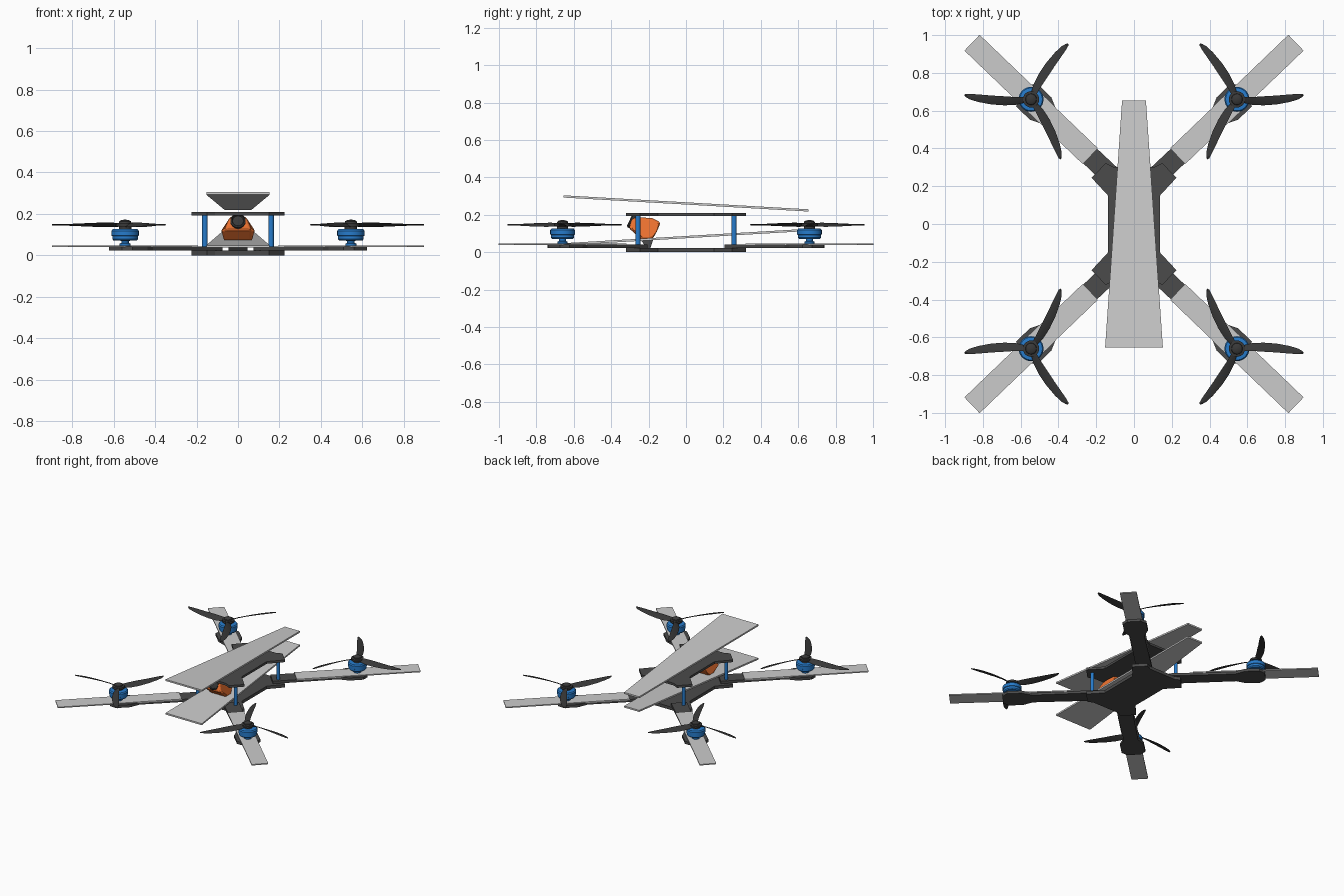
import bpy, bmesh, math
from mathutils import Matrix, Vector

if "Cube" in bpy.data.objects:
    bpy.data.objects.remove(bpy.data.objects["Cube"])


def material(name, rgb):
    m = bpy.data.materials.new(name)
    m.diffuse_color = (*rgb, 1)
    m.use_nodes = True
    m.node_tree.nodes["Principled BSDF"].inputs["Base Color"].default_value = m.diffuse_color
    return m


CARBON = material("carbon", (0.07, 0.07, 0.07))
BLACK = material("black_plastic", (0.04, 0.04, 0.04))
BLUE = material("blue_metal", (0.02, 0.2, 0.6))
ORANGE = material("orange_plastic", (0.85, 0.17, 0.03))


def finish(name, bm, mat=None, mirror=False, smooth=False):
    bmesh.ops.recalc_face_normals(bm, faces=bm.faces)
    me = bpy.data.meshes.new(name)
    bm.to_mesh(me)
    bm.free()
    ob = bpy.data.objects.new(name, me)
    bpy.context.collection.objects.link(ob)
    if mat:
        me.materials.append(mat)
    if smooth:
        bpy.ops.object.select_all(action='DESELECT')
        bpy.context.view_layer.objects.active = ob
        ob.select_set(True)
        bpy.ops.object.shade_smooth_by_angle(angle=math.radians(35))
    if mirror:  # copy to all four corners
        mod = ob.modifiers.new("corners", 'MIRROR')
        mod.use_axis = (True, True, False)
        mod.use_mirror_merge = False
    return ob


def loft(bm, sections, mat):
    """Closed skin through equal-length point rings, capped at both ends."""
    rings = [[bm.verts.new(mat @ Vector(p)) for p in s] for s in sections]
    n = len(rings[0])
    for a, b in zip(rings, rings[1:]):
        for i in range(n):
            bm.faces.new((a[i], a[(i + 1) % n], b[(i + 1) % n], b[i]))
    bm.faces.new(rings[0])
    bm.faces.new(rings[-1])


def prism(name, pts, z0, z1, mat=None, place=Matrix(), mirror=False):
    bm = bmesh.new()
    loft(bm, [[(x, y, z) for x, y in pts] for z in (z0, z1)], place)
    return finish(name, bm, mat, mirror)


def lathe(name, profile, mat, place=Matrix(), mirror=False, sides=28):
    bm = bmesh.new()
    angles = [2 * math.pi * i / sides for i in range(sides)]
    loft(bm, [[(r * math.cos(a), r * math.sin(a), z) for a in angles] for r, z in profile], place)
    return finish(name, bm, mat, mirror, smooth=True)


MOTOR = Matrix.Translation((0.545, 0.66, 0))
ARM = MOTOR @ Matrix.Rotation(math.radians(43.8), 4, 'Z')

# frame plates
quarter = [(0.137, 0.15), (0.225, 0.245), (0.15, 0.322), (0.11, 0.303)]
outline = (quarter + [(-x, y) for x, y in reversed(quarter)]
           + [(-x, -y) for x, y in quarter] + [(x, -y) for x, y in reversed(quarter)])
prism("bottom_plate", outline, 0.0, 0.023, CARBON)
prism("top_plate", outline, 0.193, 0.21, CARBON)

# arms with widened motor pads
half = [(-0.6, 0.055), (-0.14, 0.05), (-0.07, 0.082), (0.03, 0.082), (0.065, 0.045)]
prism("arms", half + [(u, -v) for u, v in reversed(half)], 0.022, 0.042, CARBON, ARM, True)

# flat strips lying along the arms
prism("arm_strips", [(-0.433, -0.058), (0.433, -0.058), (0.433, 0.058), (-0.433, 0.058)],
      0.039, 0.047, None, ARM, True)

# long tapered slabs above and inside the frame
taper = [(-0.153, -0.655), (0.153, -0.655), (0.063, 0.655), (-0.063, 0.655)]
for name, z, slope in (("upper_slab", 0.261, -0.057), ("lower_slab", 0.081, 0.059)):
    shear = Matrix.Translation((0, 0, z))
    shear[2][1] = slope
    prism(name, taper, -0.006, 0.006, None, shear)

# standoffs between the plates
lathe("standoffs", [(0.013, 0.023), (0.013, 0.194)], BLUE,
      Matrix.Translation((0.16, 0.257, 0)), True, 16)

# motors
lathe("motors", [(0.026, 0.042), (0.026, 0.056), (0.018, 0.06), (0.018, 0.07), (0.056, 0.071),
                 (0.062, 0.078), (0.062, 0.093), (0.066, 0.095), (0.066, 0.118),
                 (0.06, 0.126), (0.045, 0.128), (0.01, 0.128)], BLUE, MOTOR, True)

# propeller hubs
lathe("propeller_hubs", [(0.03, 0.127), (0.03, 0.138), (0.043, 0.14), (0.043, 0.155),
                         (0.03, 0.157), (0.028, 0.164), (0.018, 0.17), (0.003, 0.172)],
      BLACK, MOTOR, True)

# curved three-blade propellers: distance, leading edge, trailing edge, pitch height
stations = [(0.025, 0.012, -0.016, 0.009), (0.08, 0.012, -0.029, 0.011),
            (0.14, 0.016, -0.032, 0.010), (0.21, 0.02, -0.027, 0.007),
            (0.28, 0.026, -0.014, 0.004), (0.325, 0.029, 0.0, 0.002),
            (0.345, 0.029, 0.012, 0.001), (0.352, 0.025, 0.019, 0.0)]
bm = bmesh.new()
for k in range(3):
    spin = MOTOR @ Matrix.Rotation(math.radians(120 * k), 4, 'Z') @ Matrix.Translation((0, 0, 0.147))
    rings = []
    for d, hi, lo, p in stations:
        mid = (hi + lo) / 2
        rings.append([(d, hi, p), (d, mid, 0.004), (d, lo, -p), (d, mid, -0.003)])
    loft(bm, rings, spin)
finish("propeller_blades", bm, BLACK, True, True)

# camera housing: side profile, narrowing towards the top
to_side = Matrix(((0, 0, 1, 0), (1, 0, 0, 0), (0, 1, 0, 0), (0, 0, 0, 1)))
side = [(-0.305, 0.125), (-0.29, 0.18), (-0.25, 0.187), (-0.18, 0.182), (-0.135, 0.16),
        (-0.155, 0.112), (-0.18, 0.068), (-0.24, 0.068), (-0.285, 0.112)]
cam = prism("camera_housing", side, -1, 1, ORANGE, to_side)
for v in cam.data.vertices:
    v.co.x *= 0.07 - 0.03 * max(0, (v.co.z - 0.112) / 0.075)
bev = cam.modifiers.new("rounding", 'BEVEL')
bev.width = 0.014
bev.segments = 3

# camera lens, tilted upwards
aim = Matrix.Translation((0, -0.25, 0.145)) @ Matrix.Rotation(math.radians(65), 4, 'X')
lathe("camera_lens", [(0.037, -0.02), (0.037, 0.052), (0.03, 0.058), (0.026, 0.05), (0.003, 0.054)],
      BLACK, aim, sides=24)

# wedge under the camera
prism("camera_mount", [(-0.245, 0.07), (-0.175, 0.07), (-0.19, 0.022), (-0.21, 0.022)],
      -0.045, 0.045, CARBON, to_side)
